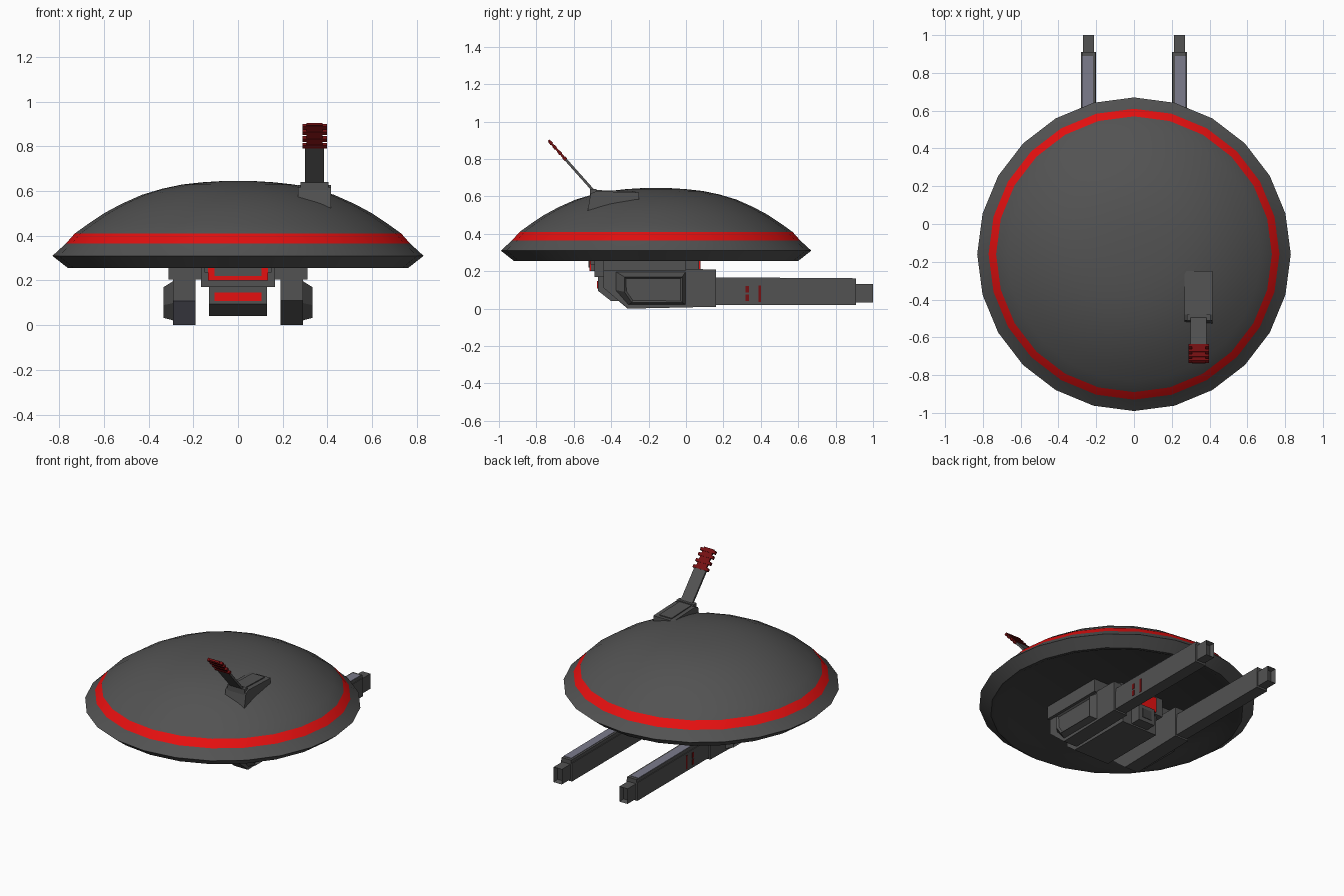
import bpy, bmesh, math
from mathutils import Vector, Matrix

if "Cube" in bpy.data.objects:
    bpy.data.objects.remove(bpy.data.objects["Cube"])


def material(name, rgb):
    m = bpy.data.materials.new(name)
    m.diffuse_color = (*rgb, 1)
    m.use_nodes = True
    m.node_tree.nodes["Principled BSDF"].inputs["Base Color"].default_value = m.diffuse_color
    return m


GREY = material("hull grey", (0.085, 0.085, 0.085))
DARK = material("underside grey", (0.05, 0.05, 0.05))
RED = material("bright red", (0.78, 0.005, 0.005))
DEEP = material("deep red", (0.18, 0.005, 0.006))
BLUE = material("blue grey", (0.2, 0.2, 0.26))


def finish(name, bm, *mats):
    bmesh.ops.recalc_face_normals(bm, faces=bm.faces[:])
    me = bpy.data.meshes.new(name)
    bm.to_mesh(me)
    bm.free()
    for m in mats:
        me.materials.append(m)
    ob = bpy.data.objects.new(name, me)
    bpy.context.collection.objects.link(ob)
    return ob


def prism(name, profile, x0, x1, mat, mirror=False):
    """Extrude a (y, z) profile from x0 to x1, optionally on both sides."""
    for s in ((1, -1) if mirror else (1,)):
        bm = bmesh.new()
        a = [bm.verts.new((s * x0, y, z)) for y, z in profile]
        b = [bm.verts.new((s * x1, y, z)) for y, z in profile]
        bm.faces.new(a)
        bm.faces.new(b)
        for i in range(len(a)):
            j = (i + 1) % len(a)
            bm.faces.new((a[i], a[j], b[j], b[i]))
        side = ("right_" if s > 0 else "left_") if mirror else ""
        finish(side + name, bm, mat)


def box(name, x, y, z, mat, mirror=False):
    prism(name, [(y[0], z[0]), (y[1], z[0]), (y[1], z[1]), (y[0], z[1])], x[0], x[1], mat, mirror)


# Saucer: lathe with 24 sides, red band and recessed underside
SIDES, CY = 24, -0.16
profile = [(0, 0.645), (0.08, 0.644), (0.16, 0.639), (0.25, 0.629), (0.34, 0.61), (0.43, 0.583),
           (0.52, 0.543), (0.60, 0.5), (0.67, 0.453), (0.73, 0.41), (0.77, 0.365), (0.83, 0.31),
           (0.76, 0.255), (0.74, 0.255), (0.67, 0.29), (0, 0.29)]
bm = bmesh.new()
rings = []
for r, z in profile:
    if r == 0:
        rings.append([bm.verts.new((0, CY, z))] * SIDES)
    else:
        rings.append([bm.verts.new((r * math.cos(2 * math.pi * i / SIDES),
                                    CY + r * math.sin(2 * math.pi * i / SIDES), z)) for i in range(SIDES)])
for k in range(len(rings) - 1):
    for i in range(SIDES):
        j = (i + 1) % SIDES
        loop = list(dict.fromkeys((rings[k][i], rings[k][j], rings[k + 1][j], rings[k + 1][i])))
        f = bm.faces.new(loop)
        f.material_index = 1 if k == 9 else 2 if k >= 12 else 0
saucer = finish("saucer", bm, GREY, RED, DARK)
bpy.context.view_layer.objects.active = saucer
saucer.select_set(True)
bpy.ops.object.shade_smooth_by_angle(angle=math.radians(35))
saucer.select_set(False)

# Mounting plates under the saucer
box("mount_plate", (-0.31, 0.31), (-0.44, 0.0), (0.205, 0.295), GREY)
box("centre_frame", (-0.165, 0.165), (-0.49, 0.07), (0.17, 0.295), GREY)
box("frame_lip", (-0.15, 0.15), (-0.51, -0.48), (0.235, 0.295), GREY)
box("front_red_panel", (-0.135, 0.135), (-0.516, -0.509), (0.2, 0.26), RED)
box("front_grey_panel", (-0.105, 0.105), (-0.521, -0.512), (0.22, 0.265), GREY)
box("panel_backing", (-0.135, 0.135), (-0.51, -0.48), (0.2, 0.24), GREY)

# Centre nose
prism("nose", [(-0.47, 0.17), (-0.47, 0.095), (-0.40, 0.04), (0.05, 0.04), (0.05, 0.17)], -0.13, 0.13, GREY)
box("nose_window", (-0.105, 0.105), (-0.475, -0.468), (0.108, 0.147), RED)
box("rear_red_panel", (-0.11, 0.11), (0.069, 0.077), (0.18, 0.28), RED)
box("rear_block", (-0.06, 0.06), (0.04, 0.12), (0.05, 0.16), GREY)
box("rear_block_socket", (-0.035, 0.035), (0.119, 0.124), (0.075, 0.135), DARK)

# Side pods
pod = [(-0.44, 0.215), (-0.44, 0.11), (-0.31, 0.0), (0.16, 0.01), (0.16, 0.21)]
prism("pod", pod, 0.19, 0.29, GREY, True)
prism("pod_nose_plate", [(-0.442, 0.108), (-0.312, -0.0), (-0.31, 0.003), (-0.438, 0.111)],
      -0.288, -0.192, BLUE)

# Tapered outer panels with a sunken face
for s, side in ((1, "right"), (-1, "left")):
    bm = bmesh.new()
    outer = [bm.verts.new((s * 0.285, y, z)) for y, z in ((-0.38, 0.1), (-0.31, 0.02), (0.0, 0.02), (0.0, 0.2), (-0.38, 0.2))]
    inner = [bm.verts.new((s * 0.333, y, z)) for y, z in ((-0.33, 0.09), (-0.29, 0.033), (-0.02, 0.033), (-0.02, 0.17), (-0.33, 0.17))]
    for i in range(5):
        j = (i + 1) % 5
        bm.faces.new((outer[i], outer[j], inner[j], inner[i]))
    bm.faces.new(outer)
    cap = bm.faces.new(inner)
    bmesh.ops.recalc_face_normals(bm, faces=bm.faces[:])
    bmesh.ops.inset_individual(bm, faces=[cap], thickness=0.012, depth=-0.012)
    finish(side + "_pod_panel", bm, GREY)

# Rear beams with blue-grey top strips, end sockets and red side marks
box("beam", (0.20, 0.28), (0.15, 0.91), (0.02, 0.14), GREY, True)
prism("beam_ridge", [(0.15, 0.165), (0.15, 0.13), (0.91, 0.13), (0.91, 0.16)], 0.205, 0.275, GREY, True)
prism("beam_top_strip", [(0.16, 0.167), (0.16, 0.163), (0.89, 0.158), (0.89, 0.163)], 0.218, 0.274, BLUE, True)
for s, side in ((1, "right"), (-1, "left")):
    bm = bmesh.new()
    bmesh.ops.create_cube(bm, size=1, matrix=Matrix.Translation((s * 0.241, 0.945, 0.082)) @
                          Matrix.Diagonal((0.06, 0.11, 0.1, 1)))
    end = [f for f in bm.faces if f.normal.y > 0.9]
    bmesh.ops.inset_individual(bm, faces=end, thickness=0.012, depth=-0.03)
    end[0].material_index = 1
    finish(side + "_beam_tip", bm, GREY, DARK)
box("beam_stripe", (0.279, 0.283), (0.388, 0.402), (0.035, 0.125), DEEP, True)
for z in (0.04, 0.085):
    box("beam_mark", (0.279, 0.283), (0.318, 0.338), (z, z + 0.035), DEEP, True)

# Dome fin: base, collar, slanted blade and ribbed red tip
prism("fin_base", [(-0.53, 0.50), (-0.51, 0.615), (-0.48, 0.628), (-0.25, 0.62), (-0.25, 0.56)], 0.268, 0.415, GREY)
prism("fin_base_top", [(-0.48, 0.6), (-0.48, 0.634), (-0.27, 0.627), (-0.27, 0.6)], 0.295, 0.385, GREY)
box("fin_collar", (0.28, 0.405), (-0.512, -0.478), (0.6, 0.64), GREY)
root, tip = Vector((-0.49, 0.625)), Vector((-0.735, 0.9))


def blade(name, t0, t1, x0, x1, thick, mat):
    d = (tip - root).normalized()
    n = Vector((-d.y, d.x)) * thick / 2
    a, b = root.lerp(tip, t0), root.lerp(tip, t1)
    prism(name, [tuple(a + n), tuple(b + n), tuple(b - n), tuple(a - n)], x0, x1, mat)


blade("fin_blade", 0, 0.63, 0.30, 0.385, 0.014, GREY)
blade("fin_tip", 0.62, 1.0, 0.306, 0.379, 0.012, DEEP)
for t in (0.62, 0.73, 0.84, 0.93):
    blade("fin_rib", t, t + 0.05, 0.288, 0.397, 0.018, DEEP)
